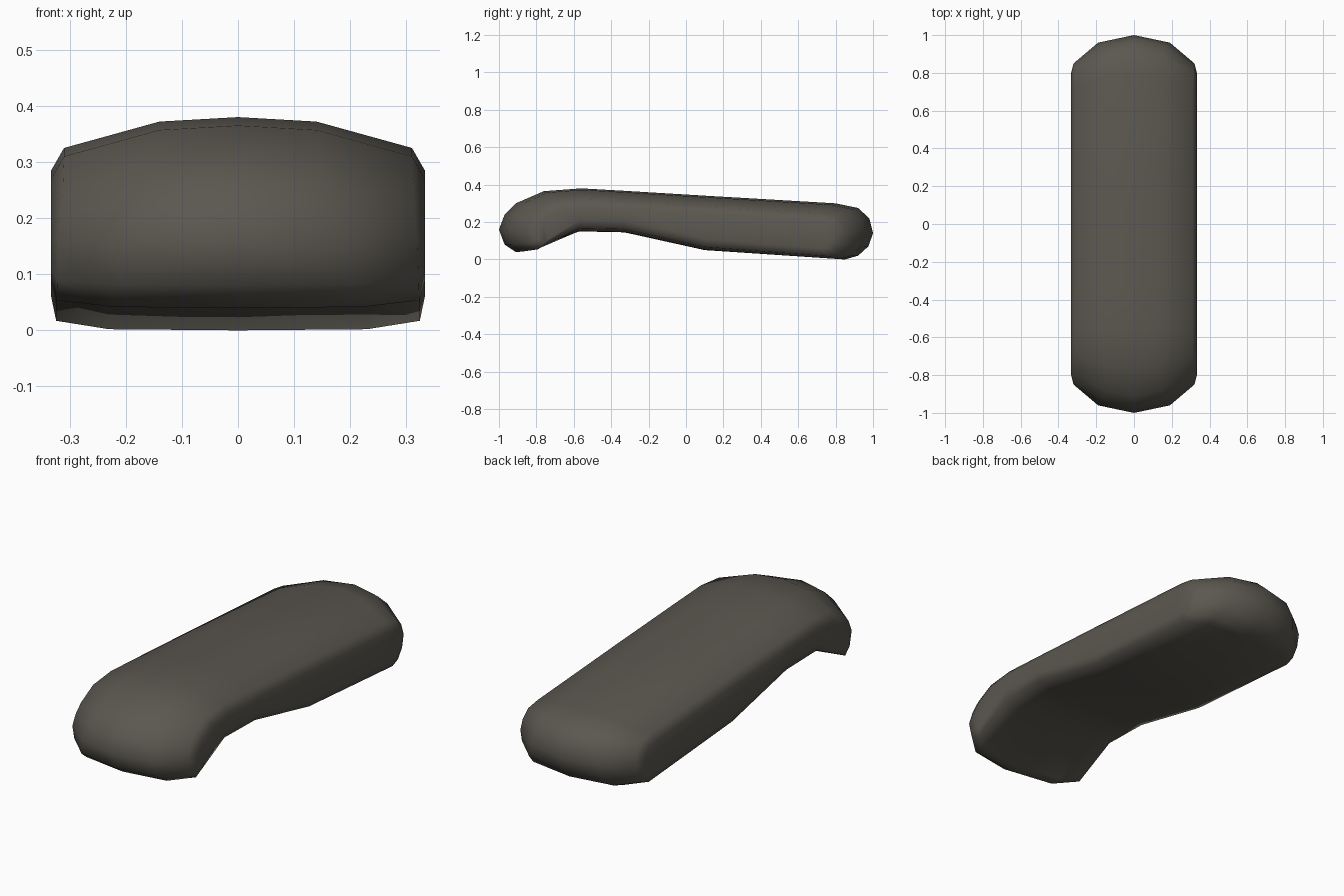
import bpy, bmesh

if "Cube" in bpy.data.objects:
    bpy.data.objects.remove(bpy.data.objects["Cube"])

# Side profile as paired stations: top (y, z), bottom (y, z), edge rounding weight
STATIONS = [
    ((-1.00, .16), (-1.00, .16), 0),
    ((-.97, .24), (-.97, .08), .5),
    ((-.91, .30), (-.91, .04), .8),
    ((-.76, .365), (-.87, .05), 1),
    ((-.56, .38), (-.57, .15), 1),
    ((-.33, .367), (-.33, .145), 1),
    ((.10, .341), (.10, .05), 1),
    ((.80, .30), (.85, .00), 1),
    ((.92, .275), (.92, .02), .8),
    ((.98, .22), (.975, .07), .5),
    ((1.00, .14), (1.00, .14), 0),
]
# Columns across half the width: x at top, bottom and tip, end reach, top drop, bottom rise
COLUMNS = [
    (0, 0, 0, 1.0, 0, 0),
    (.14, .23, .19, .96, .008, .002),
    (.31, .324, .32, .85, .055, .017),
    (.333, .333, .333, .80, .095, .06),
]


def squeeze(y, reach):
    """Pull the ends in so the plan outline is rounded."""
    a = abs(y)
    if a > .6:
        a = .6 + (a - .6) * (reach - .6) / .4
    return a if y > 0 else -a


bm = bmesh.new()


def column(side, spec):
    xt, xb, xe, reach, drop, rise = spec
    top, bottom = [], []
    for (yt, zt), (yb, zb), w in STATIONS:
        t = bm.verts.new((side * (xe + w * (xt - xe)), squeeze(yt, reach), zt - w * drop))
        top.append(t)
        if w == 0:
            bottom.append(t)
        else:
            bottom.append(bm.verts.new((side * (xe + w * (xb - xe)), squeeze(yb, reach), zb + w * rise)))
    return top, bottom


def bridge(a, b):
    for i in range(len(a) - 1):
        quad = list(dict.fromkeys((a[i], a[i + 1], b[i + 1], b[i])))
        if len(quad) > 2:
            bm.faces.new(quad)


# Top and bottom skins, then the two flat sides
cols = [column(-1, c) for c in reversed(COLUMNS[1:])] + [column(1, c) for c in COLUMNS]
for (ta, ba), (tb, bb) in zip(cols, cols[1:]):
    bridge(ta, tb)
    bridge(ba, bb)
for top, bottom in (cols[0], cols[-1]):
    bridge(top, bottom)
bmesh.ops.recalc_face_normals(bm, faces=bm.faces)
for f in bm.faces:
    f.smooth = True

mesh = bpy.data.meshes.new("bent_bar")
bm.to_mesh(mesh)
bm.free()
bar = bpy.data.objects.new("bent_bar", mesh)
bpy.context.collection.objects.link(bar)

# Single warm dark grey
mat = bpy.data.materials.new("warm dark grey")
mat.diffuse_color = (.105, .096, .080, 1)
mat.use_nodes = True
mat.node_tree.nodes["Principled BSDF"].inputs["Base Color"].default_value = mat.diffuse_color
mesh.materials.append(mat)
